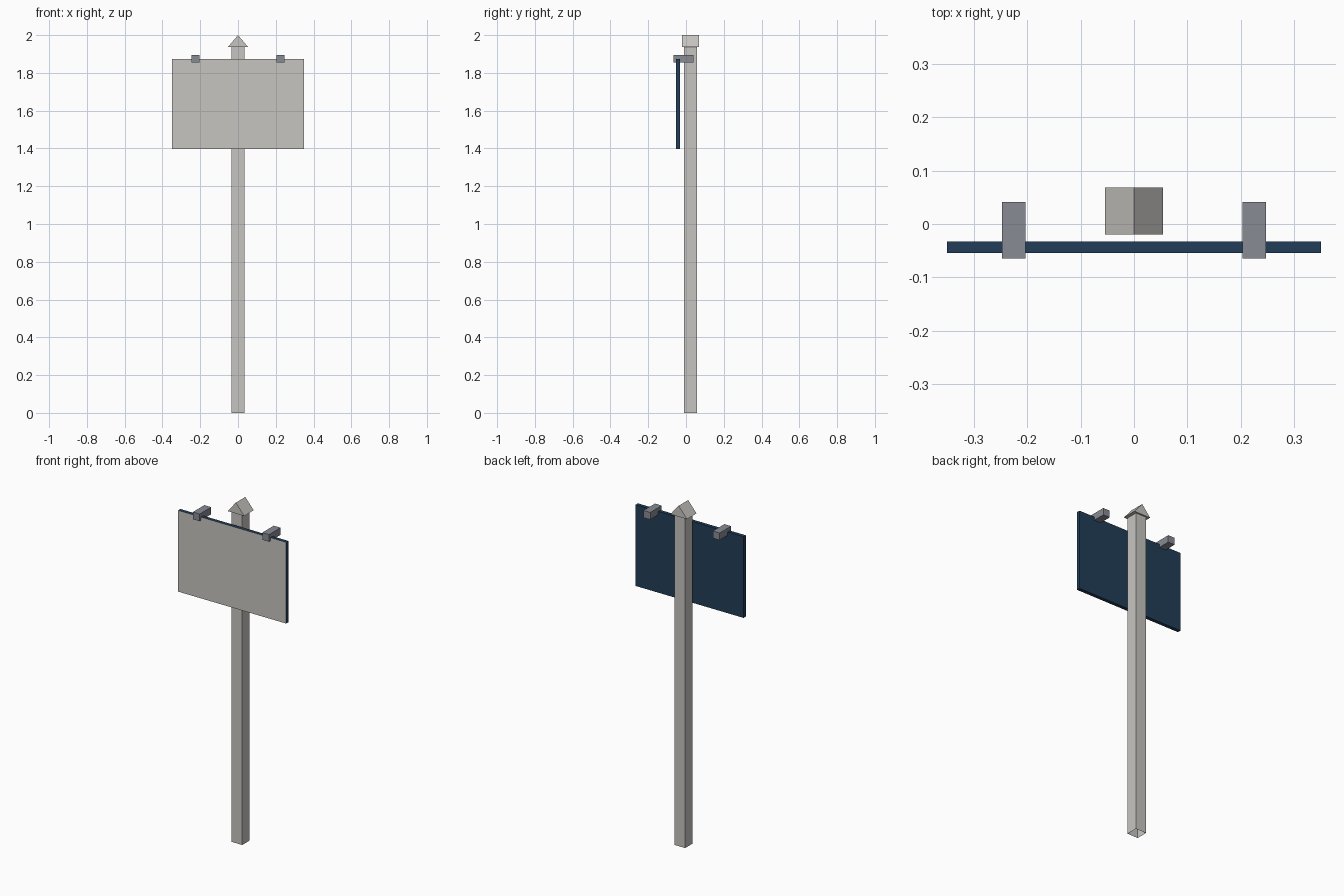
import bpy, bmesh

if "Cube" in bpy.data.objects:
    bpy.data.objects.remove(bpy.data.objects["Cube"])


def material(name, rgb):
    m = bpy.data.materials.new(name)
    m.diffuse_color = (*rgb, 1)
    m.use_nodes = True
    m.node_tree.nodes["Principled BSDF"].inputs["Base Color"].default_value = m.diffuse_color
    return m


STONE = material("pale_stone", (0.57, 0.56, 0.53))
NAVY = material("navy", (0.016, 0.047, 0.098))
STEEL = material("grey_steel", (0.25, 0.26, 0.30))


def prism(name, profile, y0, y1, *mats):
    """Extrude an x-z profile from y0 to y1."""
    bm = bmesh.new()
    front = bm.faces.new([bm.verts.new((x, y0, z)) for x, z in profile])
    ext = bmesh.ops.extrude_face_region(bm, geom=[front], use_keep_orig=True)
    verts = [v for v in ext["geom"] if isinstance(v, bmesh.types.BMVert)]
    bmesh.ops.translate(bm, verts=verts, vec=(0, y1 - y0, 0))
    bmesh.ops.recalc_face_normals(bm, faces=bm.faces)
    mesh = bpy.data.meshes.new(name)
    bm.to_mesh(mesh)
    bm.free()
    for m in mats:
        mesh.materials.append(m)
    obj = bpy.data.objects.new(name, mesh)
    bpy.context.collection.objects.link(obj)
    return obj


def rect(x0, x1, z0, z1):
    return [(x0, z0), (x1, z0), (x1, z1), (x0, z1)]


# Square post, open at the foot
post = prism("post", rect(-0.035, 0.035, 0, 1.936), -0.011, 0.058, STONE)
bm = bmesh.new()
bm.from_mesh(post.data)
foot = [f for f in bm.faces if f.normal.z < -0.9]
bmesh.ops.delete(bm, geom=foot, context='FACES_ONLY')
bm.to_mesh(post.data)
bm.free()

# Gabled cap
prism("post_cap", [(-0.054, 1.936), (0.054, 1.936), (0, 2.0)], -0.02, 0.068, STONE)

# Sign board: pale front face, navy back and edges
board = prism("sign_board", rect(-0.35, 0.35, 1.398, 1.874), -0.054, -0.033, NAVY, STONE)
for f in board.data.polygons:
    f.material_index = int(f.normal.y < -0.9)

# Brackets over the top edge of the board
for side, x in (("left", -0.225), ("right", 0.225)):
    prism(side + "_bracket", rect(x - 0.022, x + 0.022, 1.854, 1.896), -0.065, 0.041, STEEL)
